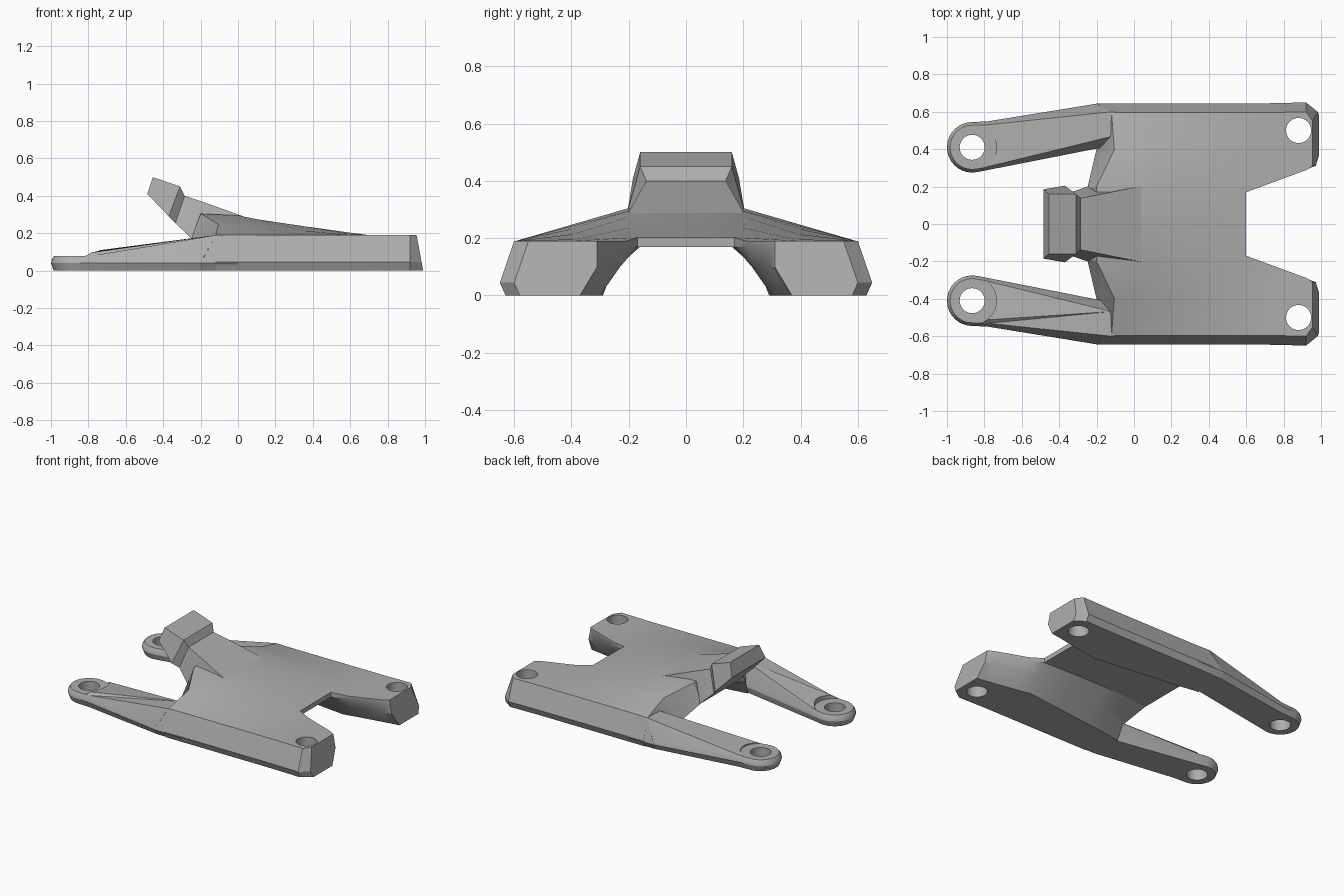
import bpy
import bmesh
from math import cos, sin, radians

if "Cube" in bpy.data.objects:
    bpy.data.objects.remove(bpy.data.objects["Cube"], do_unlink=True)

metal = bpy.data.materials.new("plain grey")
metal.use_nodes = True
GREY = (0.42, 0.42, 0.42, 1)
metal.diffuse_color = GREY
metal.node_tree.nodes["Principled BSDF"].inputs["Base Color"].default_value = GREY


def make_object(name, bm):
    bmesh.ops.remove_doubles(bm, verts=bm.verts, dist=0.0005)
    bmesh.ops.recalc_face_normals(bm, faces=bm.faces)
    mesh = bpy.data.meshes.new(name)
    bm.to_mesh(mesh)
    bm.free()
    obj = bpy.data.objects.new(name, mesh)
    bpy.context.collection.objects.link(obj)
    mesh.materials.append(metal)
    return obj


def loft(bm, rings, caps="both"):
    """Skin a list of equal rings; ladder caps pair opposite ring points."""
    rows = [[bm.verts.new(p) for p in ring] for ring in rings]
    n = len(rows[0])
    for a, b in zip(rows, rows[1:]):
        for i in range(n):
            j = (i + 1) % n
            bm.faces.new((a[i], a[j], b[j], b[i]))
    for row in (rows[0], rows[-1]):
        if caps == "ladder":
            for i in range(n // 2 - 1):
                bm.faces.new((row[i], row[i + 1], row[n - 2 - i], row[n - 1 - i]))
        else:
            bm.faces.new(row)


def apply(obj, kind, **settings):
    mod = obj.modifiers.new(kind, kind)
    for key, value in settings.items():
        setattr(mod, key, value)
    bpy.ops.object.select_all(action="DESELECT")
    bpy.context.view_layer.objects.active = obj
    obj.select_set(True)
    bpy.ops.object.modifier_apply(modifier=mod.name)


def mirror(obj):
    apply(obj, "MIRROR", use_axis=(False, True, False), merge_threshold=0.0005)


def drill(obj, x, y, radius, low, high):
    """Cut a matching round hole on both sides."""
    for side in (-1, 1):
        bpy.ops.mesh.primitive_cylinder_add(
            vertices=32, radius=radius, depth=high - low,
            location=(x, side * y, (low + high) / 2))
        cutter = bpy.context.object
        cutter.hide_render = True
        cutter.data.materials.append(metal)
        apply(obj, "BOOLEAN", operation="DIFFERENCE", solver="EXACT", object=cutter)
        bpy.data.objects.remove(cutter, do_unlink=True)


# Deck with side rails and two front fork tabs
def section(x, cy, ry, rz, oy, iy, wy, uy):
    edge = 0.19
    yz = [(cy, rz), (ry, rz), ((ry + oy) / 2, (rz + edge) / 2), (oy, edge),
          (oy + 0.05, 0.045), (oy + 0.03, 0), (iy, 0), (wy, 0.1),
          (uy, 0.17), (cy, 0.17)]
    return [(x, y, z) for y, z in yz]


back = section(-0.12, 0, 0.2, 0.305, 0.595, 0.40, 0.36, 0.19)
back_x = {0: -0.2, 1: -0.2, 2: -0.105, 6: -0.2, 7: -0.21, 8: -0.25, 9: -0.25}
back = [(back_x.get(i, x), y, z) for i, (x, y, z) in enumerate(back)]
tip = section(0.99, 0.31, 0.31, 0.19, 0.55, 0.37, 0.31, 0.31)
tip = [(x - 0.035 * z / 0.19, y, z) for x, y, z in tip]
bm = bmesh.new()
loft(bm, [
    back,
    section(0.0, 0, 0.2, 0.295, 0.595, 0.37, 0.26, 0.16),
    section(0.1, 0, 0.2, 0.275, 0.595, 0.36, 0.25, 0.16),
    section(0.35, 0, 0.19, 0.238, 0.595, 0.33, 0.24, 0.16),
    section(0.6, 0, 0.17, 0.203, 0.595, 0.3, 0.23, 0.17),
    section(0.6, 0.17, 0.17, 0.203, 0.595, 0.3, 0.23, 0.17),
    section(0.7, 0.207, 0.207, 0.19, 0.595, 0.32, 0.25, 0.207),
    section(0.92, 0.288, 0.288, 0.19, 0.6, 0.36, 0.295, 0.288),
    tip,
], caps="ladder")
centre = [f for f in bm.faces if all(abs(v.co.y) < 0.001 for v in f.verts)]
bmesh.ops.delete(bm, geom=centre, context="FACES")
deck = make_object("deck", bm)
mirror(deck)
drill(deck, 0.88, 0.5, 0.067, -0.1, 0.4)


# Long tapering arms with rounded ends
def arm_ring(inset, outer, inner, root, z):
    radius = 0.135 - inset
    pts = [(root, outer)]
    for k in range(17):
        a = radians(98 + k * 11.4)
        pts.append((-0.865 + radius * cos(a), 0.41 + radius * sin(a)))
        if k == 0:
            pts.insert(1, (-0.78, 0.41 + radius + 0.004))
    pts += [(-0.78, 0.424 - radius), (root, inner)]
    return [(x, y, z(x)) for x, y in pts]


def slope(x):
    return 0.08 + 0.11 * max(0, x + 0.78) / 0.66


bm = bmesh.new()
loft(bm, [
    arm_ring(0.015, 0.62, 0.41, -0.2, lambda x: 0),
    arm_ring(0, 0.645, 0.405, -0.2, lambda x: 0.04),
    arm_ring(0.004, 0.638, 0.41, -0.19, lambda x: 0.06),
    arm_ring(0.018, 0.6, 0.468, -0.12, slope),
])
arms = make_object("rear_arms", bm)
# Extend each root into the deck
for v in arms.data.vertices:
    if v.co.x > -0.5 and v.co.z < 0.1:
        v.co.x = -0.19
mirror(arms)
drill(arms, -0.865, 0.41, 0.067, -0.1, 0.4)
drill(arms, -0.865, 0.41, 0.13, 0.078, 0.4)

# Wedges that join the arm roots to the rails
bm = bmesh.new()
foot = [(-0.2, 0.41), (-0.2, 0.62), (0.0, 0.62), (0.0, 0.41)]
waist = [(-0.2, 0.405), (-0.2, 0.645), (0.0, 0.645), (0.0, 0.405)]
crown = [(-0.12, 0.468), (-0.12, 0.598), (0.0, 0.595), (0.0, 0.468)]
loft(bm, [[(x, y, z) for x, y in ring]
          for ring, z in ((foot, 0), (waist, 0.04), (crown, 0.19))])
roots = make_object("arm_roots", bm)
mirror(roots)

# Raised neck and block head
bm = bmesh.new()
neck_rings = []
for tx, tz, tw, bx, bz, bw in (
        (-0.455, 0.50, 0.16, -0.485, 0.41, 0.185),
        (-0.31, 0.45, 0.16, -0.37, 0.29, 0.205),
        (-0.285, 0.40, 0.138, -0.335, 0.255, 0.17),
        (-0.2, 0.372, 0.155, -0.25, 0.172, 0.2),
        (0.05, 0.283, 0.205, 0.0, 0.18, 0.2)):
    neck_rings.append([(tx, -tw, tz), (tx, tw, tz), (bx, bw, bz), (bx, -bw, bz)])
loft(bm, neck_rings)
neck = make_object("neck_and_head", bm)

# Soft deck, crisp edges
for obj in (deck, arms, roots, neck):
    bpy.ops.object.select_all(action="DESELECT")
    bpy.context.view_layer.objects.active = obj
    obj.select_set(True)
    bpy.ops.object.shade_smooth_by_angle(angle=radians(25))
